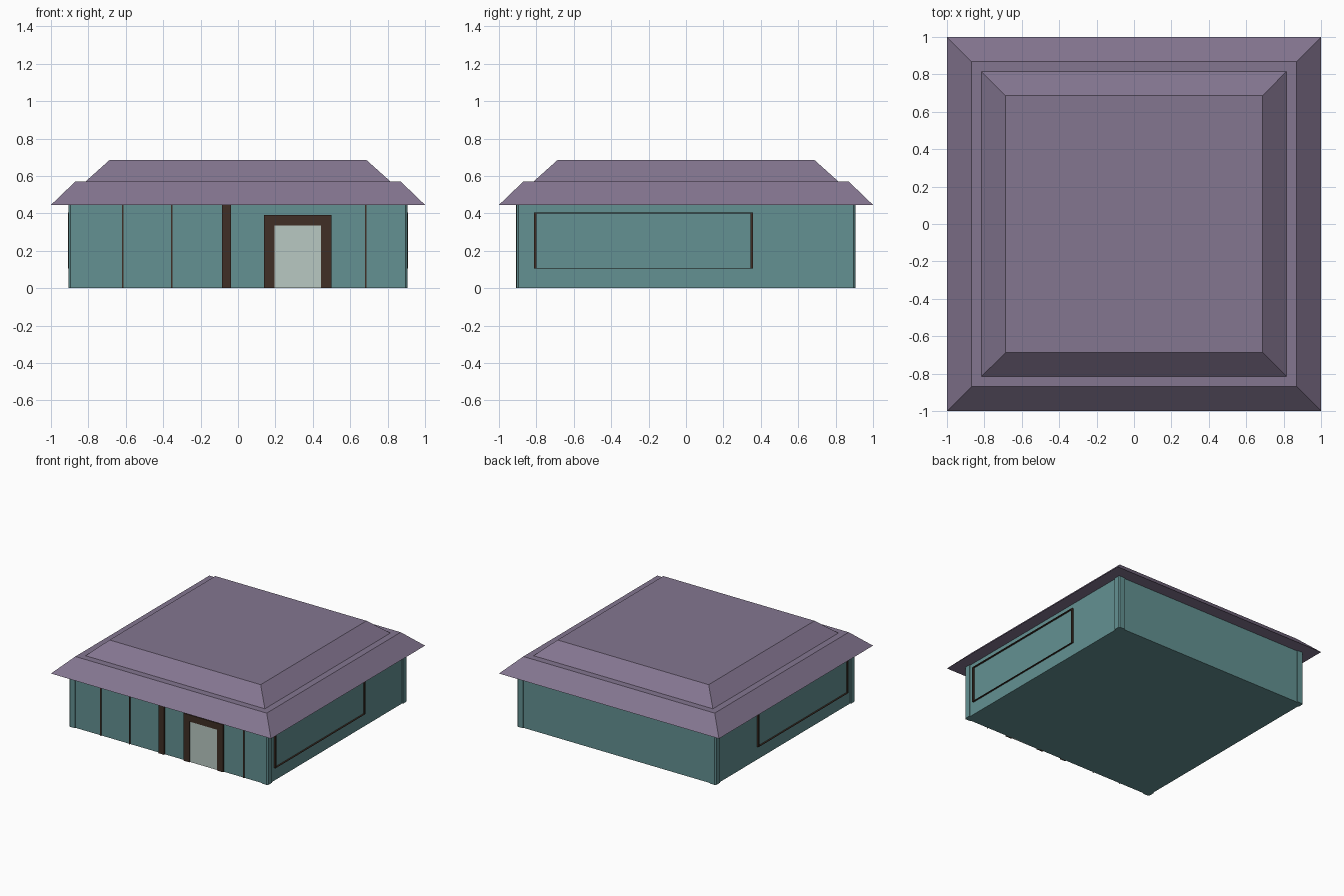
import bpy, bmesh

if "Cube" in bpy.data.objects:
    bpy.data.objects.remove(bpy.data.objects["Cube"])


def material(name, r, g, b):
    m = bpy.data.materials.new(name)
    m.diffuse_color = (r, g, b, 1)
    m.use_nodes = True
    m.node_tree.nodes["Principled BSDF"].inputs["Base Color"].default_value = m.diffuse_color
    return m


TEAL = material("wall_teal", 0.125, 0.283, 0.287)
PURPLE = material("roof_purple", 0.23, 0.18, 0.28)
BROWN = material("timber_brown", 0.05, 0.028, 0.019)
PALE = material("door_pale", 0.48, 0.58, 0.54)


def finish(name, bm, mat):
    bmesh.ops.recalc_face_normals(bm, faces=bm.faces)
    me = bpy.data.meshes.new(name)
    bm.to_mesh(me)
    bm.free()
    me.materials.append(mat)
    ob = bpy.data.objects.new(name, me)
    bpy.context.collection.objects.link(ob)
    return ob


def prism(name, outline, z0, z1, mat, taper=1.0):
    bm = bmesh.new()
    low = [bm.verts.new((x, y, z0)) for x, y in outline]
    high = [bm.verts.new((x * taper, y * taper, z1)) for x, y in outline]
    bm.faces.new(low[::-1])
    bm.faces.new(high)
    n = len(low)
    for i in range(n):
        j = (i + 1) % n
        bm.faces.new((low[i], low[j], high[j], high[i]))
    return finish(name, bm, mat)


def box(name, x0, x1, y0, y1, z0, z1, mat):
    return prism(name, [(x0, y0), (x1, y0), (x1, y1), (x0, y1)], z0, z1, mat)


def square(h):
    return [(-h, -h), (h, -h), (h, h), (-h, h)]


EAVE = 0.445

# Main walls
prism("walls", square(0.897), 0, EAVE, TEAL)

# Chamfered corner posts
post = [(0.85, 0.85), (0.905, 0.85), (0.905, 0.895), (0.895, 0.905), (0.85, 0.905)]
for sx in (-1, 1):
    for sy in (-1, 1):
        prism("corner_post", [(sx * x, sy * y) for x, y in post], 0, EAVE, TEAL)

# Two-tier hipped roof with flat top
prism("lower_roof", square(1.0), EAVE, 0.57, PURPLE, 0.87)
prism("upper_roof", square(0.815), 0.57, 0.685, PURPLE, 0.687 / 0.815)

# Front timbers: three narrow strips and one wide beam
for x in (-0.615, -0.355, 0.683):
    box("front_strip", x - 0.004, x + 0.004, -0.905, -0.89, 0, EAVE, BROWN)
box("front_beam", -0.085, -0.037, -0.909, -0.89, 0, EAVE, BROWN)

# Door and its frame
box("door", 0.195, 0.445, -0.901, -0.89, 0, 0.335, PALE)
box("door_jamb_left", 0.14, 0.195, -0.909, -0.89, 0, 0.335, BROWN)
box("door_jamb_right", 0.445, 0.50, -0.909, -0.89, 0, 0.335, BROWN)
box("door_lintel", 0.14, 0.50, -0.909, -0.89, 0.335, 0.39, BROWN)

# Thin rectangular frames on both side walls
for s in (-1, 1):
    xi, xo = s * 0.89, s * 0.91
    box("side_frame_front", xi, xo, -0.813, -0.8, 0.105, 0.405, BROWN)
    box("side_frame_back", xi, xo, 0.345, 0.358, 0.105, 0.405, BROWN)
    box("side_frame_top", xi, xo, -0.8, 0.345, 0.399, 0.405, BROWN)
    box("side_frame_bottom", xi, xo, -0.8, 0.345, 0.105, 0.109, BROWN)
